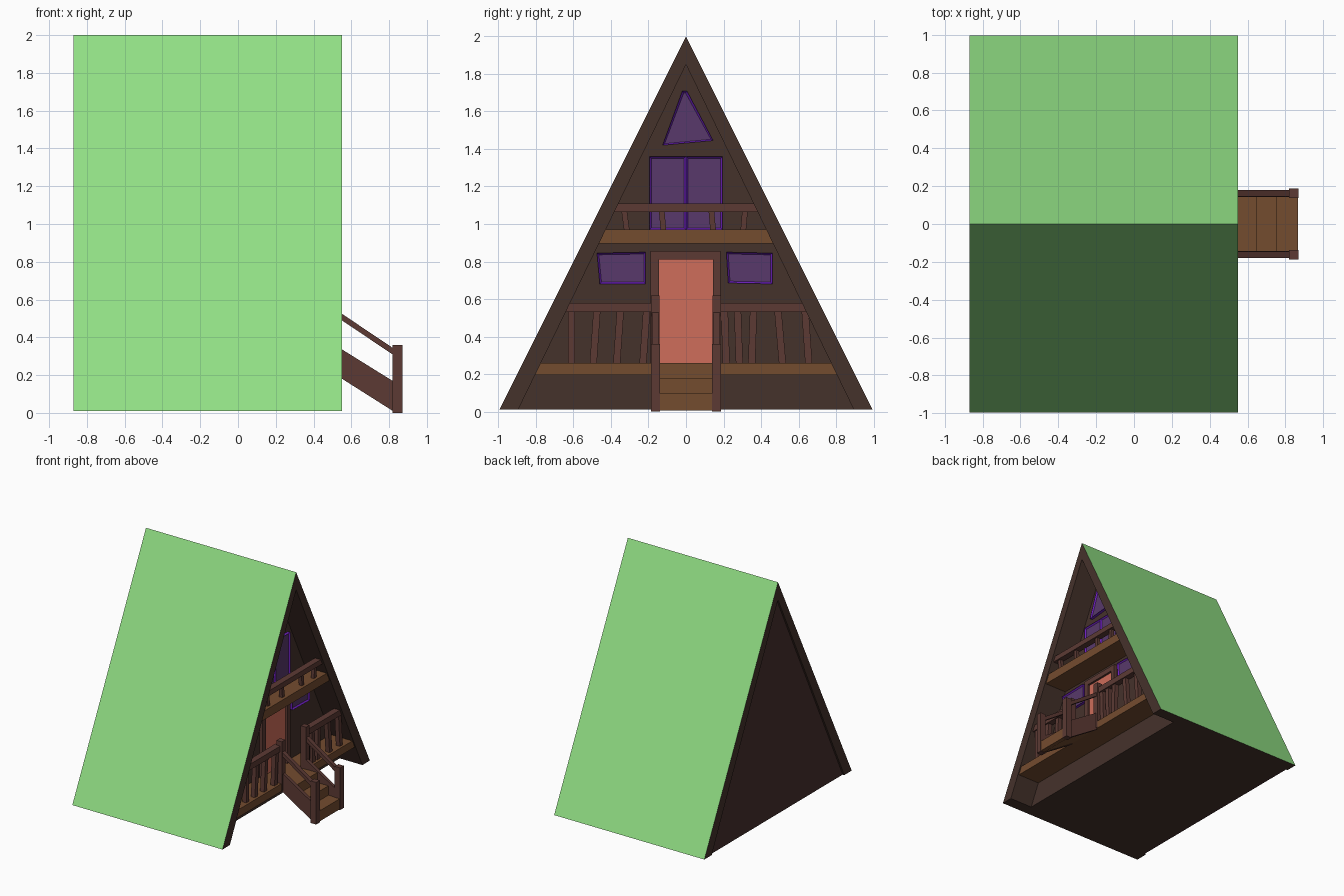
import bpy, bmesh

if "Cube" in bpy.data.objects:
    bpy.data.objects.remove(bpy.data.objects["Cube"])


def material(name, hexcol):
    rgb = [int(hexcol[i:i + 2], 16) / 255 for i in (0, 2, 4)]
    lin = [c / 12.92 if c <= 0.04045 else ((c + 0.055) / 1.055) ** 2.4 for c in rgb]
    m = bpy.data.materials.new(name)
    m.diffuse_color = (*lin, 1)
    m.use_nodes = True
    m.node_tree.nodes["Principled BSDF"].inputs["Base Color"].default_value = m.diffuse_color
    return m


GREEN = material("roof_green", "91DF84")
WALL = material("dark_wood", "45322B")
BACK = material("back_wood", "47302D")
RAIL = material("rail_wood", "5C3A34")
DECK = material("deck_wood", "744C2F")
DOOR = material("door_red", "CF6D5B")
FRAME = material("window_purple", "6E20BE")
GLASS = material("glass_violet", "58396B")


def prism(name, pts, axis, lo, hi, *mats, inset=0, depth=0, pick=None):
    """Extrude a profile along x (pts are y,z) or y (pts are x,z)."""
    put = (lambda p, t: (t, p[0], p[1])) if axis == "x" else (lambda p, t: (p[0], t, p[1]))
    bm = bmesh.new()
    a = [bm.verts.new(put(p, lo)) for p in pts]
    b = [bm.verts.new(put(p, hi)) for p in pts]
    bm.faces.new(a)
    cap = bm.faces.new(b)
    n = len(pts)
    for i in range(n):
        bm.faces.new((a[i], a[(i + 1) % n], b[(i + 1) % n], b[i]))
    bmesh.ops.recalc_face_normals(bm, faces=bm.faces[:])
    if inset:
        bmesh.ops.inset_region(bm, faces=[cap], thickness=inset, depth=depth)
        cap.material_index = 1
    if pick:
        for f in bm.faces:
            if pick(f):
                f.material_index = 1
    me = bpy.data.meshes.new(name)
    bm.to_mesh(me)
    bm.free()
    for m in mats:
        me.materials.append(m)
    ob = bpy.data.objects.new(name, me)
    bpy.context.collection.objects.link(ob)
    return ob


def rect(a0, a1, b0, b1):
    return [(a0, b0), (a1, b0), (a1, b1), (a0, b1)]


def inner(z):
    """Half width between the roof slopes at height z."""
    return 0.895 * (1.85 - z) / 1.84


def span(z0, z1):
    return [(-inner(z0), z0), (inner(z0), z0), (inner(z1), z1), (-inner(z1), z1)]


FACE = 0.335   # front wall plane
EDGE = 0.54    # front edge of deck and balcony

# Roof: inverted V, green on the outer slopes
prism("roof", [(-0.995, 0.01), (0, 2), (0.995, 0.01), (0.895, 0.01), (0, 1.85), (-0.895, 0.01)],
      "x", -0.87, 0.55, WALL, GREEN, pick=lambda f: f.normal.z > 0.1)

# House body and rear wall
gable = [(-0.895, 0.01), (0.895, 0.01), (0, 1.85)]
prism("house_body", gable, "x", -0.83, FACE, WALL)
prism("back_wall", gable, "x", -0.855, -0.83, BACK)

# Porch deck and upper balcony
prism("porch_deck", span(0.195, 0.26), "x", FACE, EDGE, DECK)
prism("balcony_floor", span(0.895, 0.97), "x", FACE, EDGE, DECK)

# Door and its frame
prism("door", rect(-0.145, 0.145, 0.26, 0.81), "x", FACE, FACE + 0.012, DOOR)
prism("door_frame", [(-0.19, 0.26), (-0.19, 0.855), (0.185, 0.855), (0.185, 0.26),
                     (0.145, 0.26), (0.145, 0.81), (-0.145, 0.81), (-0.145, 0.26)],
      "x", FACE, FACE + 0.03, RAIL)

# Windows with recessed glass
windows = {
    "left_window": [(-0.46, 0.68), (-0.215, 0.68), (-0.215, 0.85), (-0.475, 0.845)],
    "right_window": [(0.225, 0.685), (0.46, 0.68), (0.46, 0.845), (0.215, 0.85)],
    "balcony_window_left": rect(-0.195, 0, 0.97, 1.36),
    "balcony_window_right": rect(0, 0.195, 0.97, 1.36),
    "gable_window": [(-0.125, 1.42), (0.145, 1.445), (0.005, 1.71), (-0.02, 1.71)],
}
for name, pts in windows.items():
    prism(name, pts, "x", FACE, FACE + 0.025, FRAME, GLASS, inset=0.014, depth=-0.012)


def baluster(name, y, lean, z0, z1, w):
    prism(name, [(y - w + lean, z0), (y + w + lean, z0), (y + w, z1), (y - w, z1)],
          "x", 0.5 - w, 0.5 + w, RAIL)


# Balcony railing
prism("balcony_rail", span(1.065, 1.11), "x", 0.475, 0.53, RAIL)
for y, lean in [(-0.33, 0.015), (-0.13, 0.01), (0.135, 0.01), (0.315, -0.01)]:
    baluster("balcony_baluster", y, lean, 0.96, 1.075, 0.015)

# Porch railing, left and right of the stairs
for s in (-1, 1):
    prism("porch_rail", [(s * 0.17, 0.53), (s * inner(0.53), 0.53),
                         (s * inner(0.58), 0.58), (s * 0.17, 0.58)], "x", 0.475, 0.53, RAIL)
for y, lean in [(-0.61, 0), (-0.475, -0.02), (-0.35, -0.02), (-0.21, -0.02),
                (0.205, 0.01), (0.275, 0.01), (0.36, -0.01), (0.49, 0.025), (0.635, 0.02)]:
    baluster("porch_baluster", y, lean, 0.25, 0.54, 0.019)

# Stairs: stepped block with a sloping underside
prism("steps", [(0.865, 0.005), (0.865, 0.095), (0.755, 0.095), (0.755, 0.175), (0.65, 0.175),
                (0.65, 0.26), (0.53, 0.26), (0.53, 0.2), (0.83, 0.005)],
      "y", -0.145, 0.145, DECK)

# Stair sides: stringer, handrail and posts
for s in (-1, 1):
    def side(name, pts, near, far):
        prism(name, pts, "y", *sorted((s * near, s * far)), RAIL)

    side("stringer", [(0.52, 0.2), (0.82, 0.01), (0.85, 0.01), (0.85, 0.15), (0.52, 0.355)], 0.142, 0.17)
    side("handrail", [(0.52, 0.51), (0.84, 0.295), (0.84, 0.33), (0.52, 0.545)], 0.145, 0.18)
    side("lower_post", rect(0.818, 0.87, 0, 0.36), 0.138, 0.187)
    side("upper_post", rect(0.495, 0.545, 0.2, 0.62), 0.14, 0.187)
